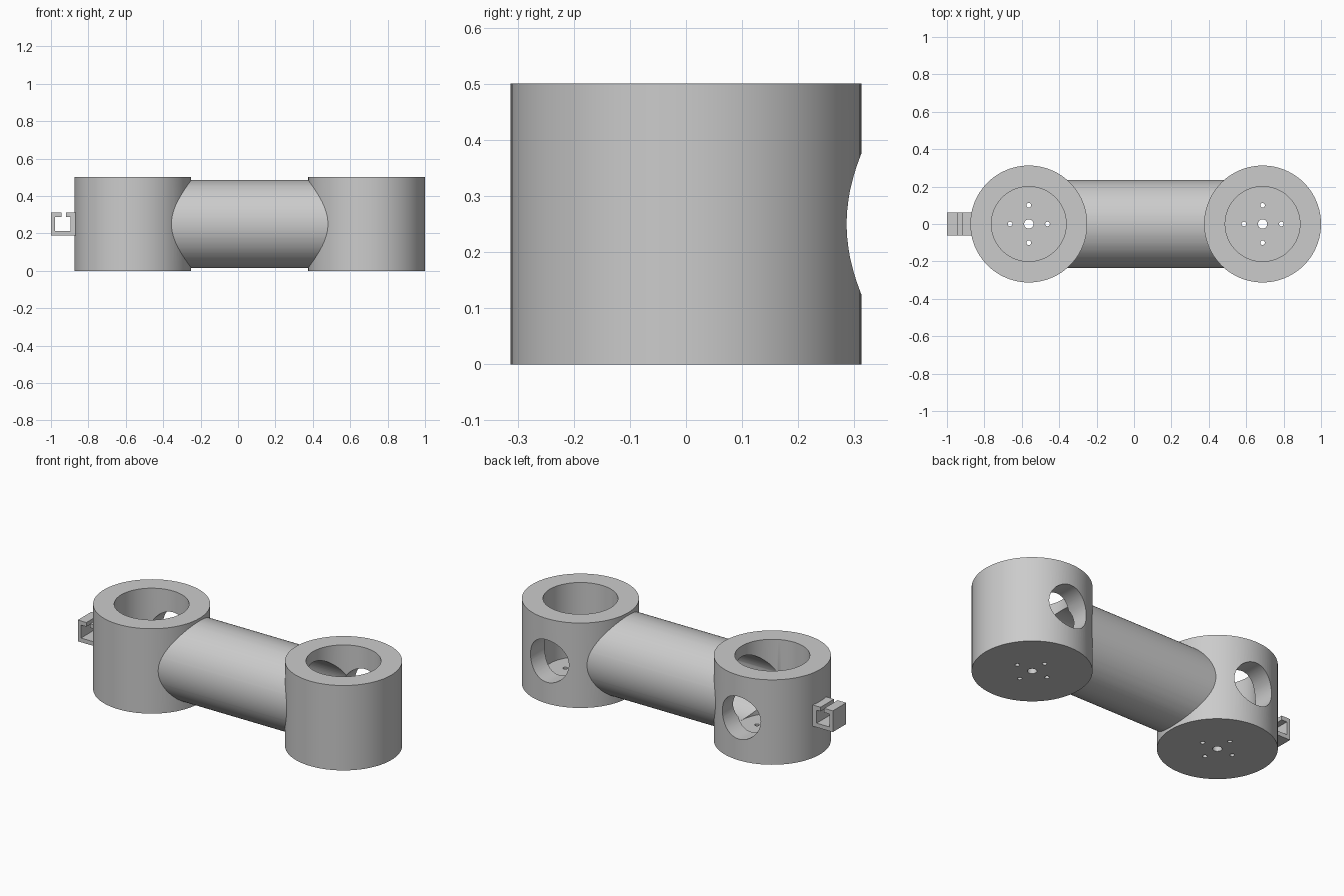
import bpy
from math import pi, radians

cube = bpy.data.objects.get("Cube")
if cube:
    bpy.data.objects.remove(cube, do_unlink=True)

grey = bpy.data.materials.new("plain grey")
grey.use_nodes = True
colour = (0.6, 0.6, 0.6, 1)
grey.diffuse_color = colour
grey.node_tree.nodes["Principled BSDF"].inputs["Base Color"].default_value = colour

MID_Z = 0.25
CUP_X = (-0.5625, 0.6875)
AXIS_ROT = {"x": (0, pi / 2, 0), "y": (pi / 2, 0, 0), "z": (0, 0, 0)}


def cylinder(name, radius, length, centre, axis="z", sides=96):
    bpy.ops.mesh.primitive_cylinder_add(vertices=sides, radius=radius, depth=length,
                                        location=centre, rotation=AXIS_ROT[axis])
    return finish(name)


def box(name, low, high):
    centre = [(a + b) / 2 for a, b in zip(low, high)]
    bpy.ops.mesh.primitive_cube_add(size=1, location=centre)
    bpy.context.object.scale = [b - a for a, b in zip(low, high)]
    return finish(name)


def finish(name):
    obj = bpy.context.object
    obj.name = name
    bpy.ops.object.transform_apply(location=True, rotation=True, scale=True)
    obj.data.materials.append(grey)
    return obj


def combine(target, other, operation):
    """Apply a boolean to target and remove the other solid."""
    mod = target.modifiers.new(operation.lower(), "BOOLEAN")
    mod.operation = operation
    mod.solver = "EXACT"
    mod.object = other
    bpy.context.view_layer.objects.active = target
    bpy.ops.object.modifier_apply(modifier=mod.name)
    bpy.data.objects.remove(other, do_unlink=True)


def smooth(obj):
    bpy.ops.object.select_all(action="DESELECT")
    obj.select_set(True)
    bpy.context.view_layer.objects.active = obj
    bpy.ops.object.shade_smooth_by_angle(angle=radians(30))


# Arm: connecting tube joined to the two round housings
body = cylinder("arm_body", 0.2344, CUP_X[1] - CUP_X[0], (sum(CUP_X) / 2, 0, MID_Z), "x")
for x in CUP_X:
    combine(body, cylinder("housing", 0.3125, 0.5, (x, 0, MID_Z)), "UNION")

# Hollow tube running between the housings
combine(body, cylinder("tube_bore", 0.187, CUP_X[1] - CUP_X[0], (sum(CUP_X) / 2, 0, MID_Z), "x"),
        "DIFFERENCE")

for x in CUP_X:
    # Open top well above a thin floor
    combine(body, cylinder("well", 0.2, 0.5, (x, 0, 0.3125)), "DIFFERENCE")
    # Round opening in the back wall
    combine(body, cylinder("back_opening", 0.125, 0.4, (x, 0.2, MID_Z), "y", 64), "DIFFERENCE")
    # Shaft hole and four screw holes in the floor
    combine(body, cylinder("shaft_hole", 0.025, 0.2, (x, 0, 0), sides=32), "DIFFERENCE")
    for dx, dy in ((0.1, 0), (-0.1, 0), (0, 0.1), (0, -0.1)):
        combine(body, cylinder("screw_hole", 0.0125, 0.2, (x + dx, dy, 0), sides=24), "DIFFERENCE")
smooth(body)

# Cable clip: square channel with a slot along its top
clip = box("cable_clip", (-1, -0.0625, 0.1875), (-0.86, 0.0625, 0.3125))
combine(clip, box("channel", (-0.979, -0.1, 0.212), (-0.895, 0.1, 0.288)), "DIFFERENCE")
combine(clip, box("slot", (-0.944, -0.1, 0.25), (-0.92, 0.1, 0.4)), "DIFFERENCE")
